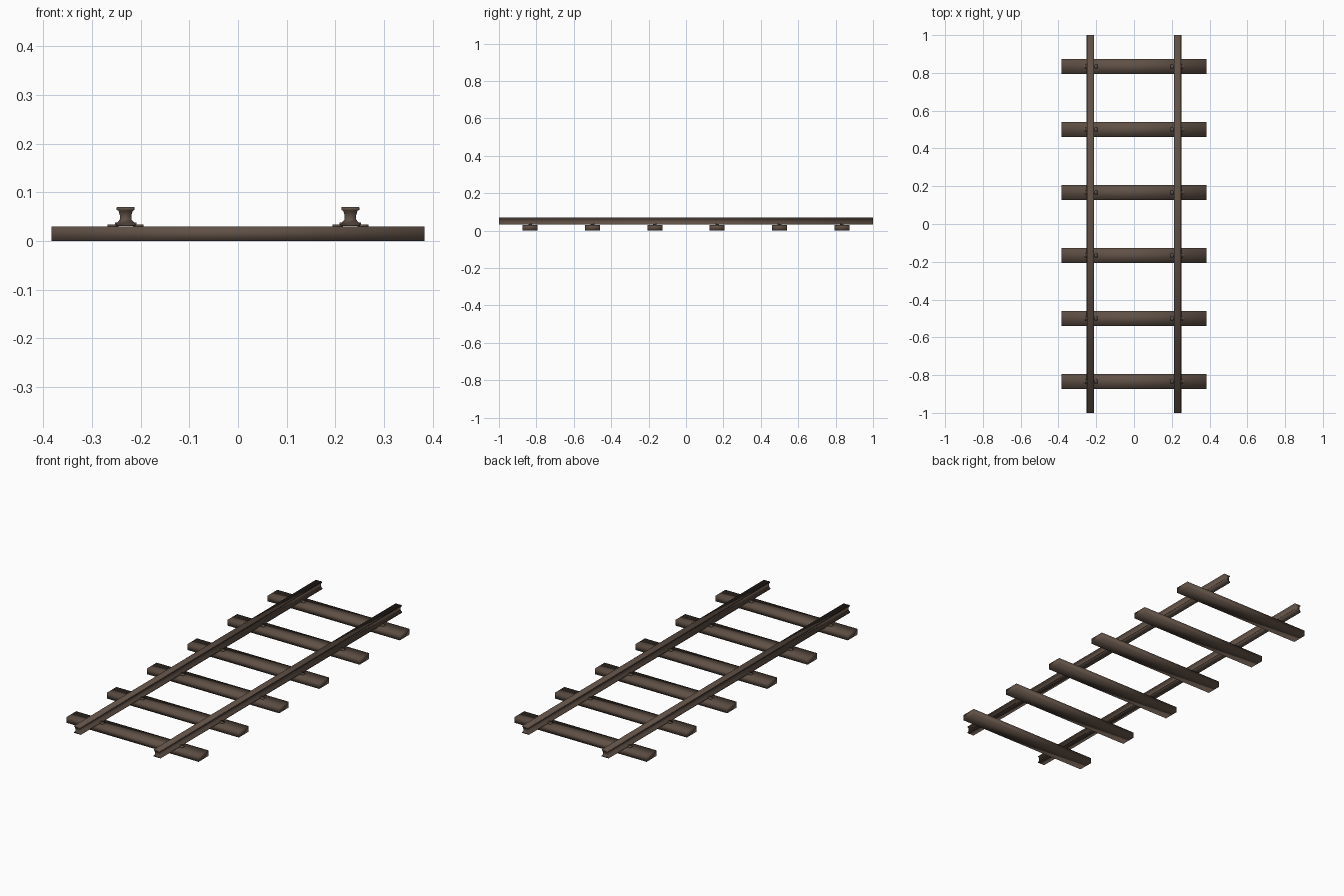
import bpy, bmesh

if "Cube" in bpy.data.objects:
    bpy.data.objects.remove(bpy.data.objects["Cube"])

brown = bpy.data.materials.new("dark_brown")
brown.diffuse_color = (0.115, 0.08, 0.06, 1)
brown.use_nodes = True
brown.node_tree.nodes["Principled BSDF"].inputs["Base Color"].default_value = brown.diffuse_color


def finish(name, bm):
    bmesh.ops.recalc_face_normals(bm, faces=bm.faces)
    for f in bm.faces:
        f.smooth = True
    me = bpy.data.meshes.new(name)
    bm.to_mesh(me)
    bm.free()
    me.materials.append(brown)
    ob = bpy.data.objects.new(name, me)
    bpy.context.collection.objects.link(ob)
    return ob


def box(name, x0, x1, y0, y1, z0, z1):
    bm = bmesh.new()
    bmesh.ops.create_cube(bm, size=1)
    for v in bm.verts:
        v.co.x = x0 if v.co.x < 0 else x1
        v.co.y = y0 if v.co.y < 0 else y1
        v.co.z = z0 if v.co.z < 0 else z1
    return finish(name, bm)


def extrude_profile(name, half, cx, y0, y1):
    """Sweep a left-right symmetric (x, z) half profile along y."""
    pts = half + [(-x, z) for x, z in reversed(half)]
    bm = bmesh.new()
    face = bm.faces.new([bm.verts.new((cx + x, y0, z)) for x, z in pts])
    new = bmesh.ops.extrude_face_region(bm, geom=[face], use_keep_orig=True)["geom"]
    moved = [g for g in new if isinstance(g, bmesh.types.BMVert)]
    bmesh.ops.translate(bm, vec=(0, y1 - y0, 0), verts=moved)
    return finish(name, bm)


RAIL_X = 0.231
# half section of the rail: foot, web, head
RAIL = [(0.020, 0.031), (0.020, 0.035), (0.012, 0.044), (0.012, 0.053),
        (0.0145, 0.062), (0.0185, 0.064), (0.0185, 0.069), (0.017, 0.070)]

# two rails
for side, label in ((-1, "left"), (1, "right")):
    extrude_profile(f"{label}_rail", RAIL, side * RAIL_X, -1, 1)

for i in range(6):
    y = (i - 2.5) / 3
    # wooden sleeper
    box(f"sleeper_{i + 1}", -0.383, 0.383, y - 0.04, y + 0.04, 0, 0.030)
    for side in (-1, 1):
        cx = side * RAIL_X
        # spikes on both sides of the rail: low tab with a raised head
        for d in (-1, 1):
            a, b = sorted((cx + d * 0.016, cx + d * 0.037))
            box("spike_tab", a, b, y - 0.010, y + 0.010, 0.029, 0.034)
            a, b = sorted((cx + d * 0.015, cx + d * 0.022))
            box("spike_head", a, b, y - 0.008, y + 0.008, 0.029, 0.038)
